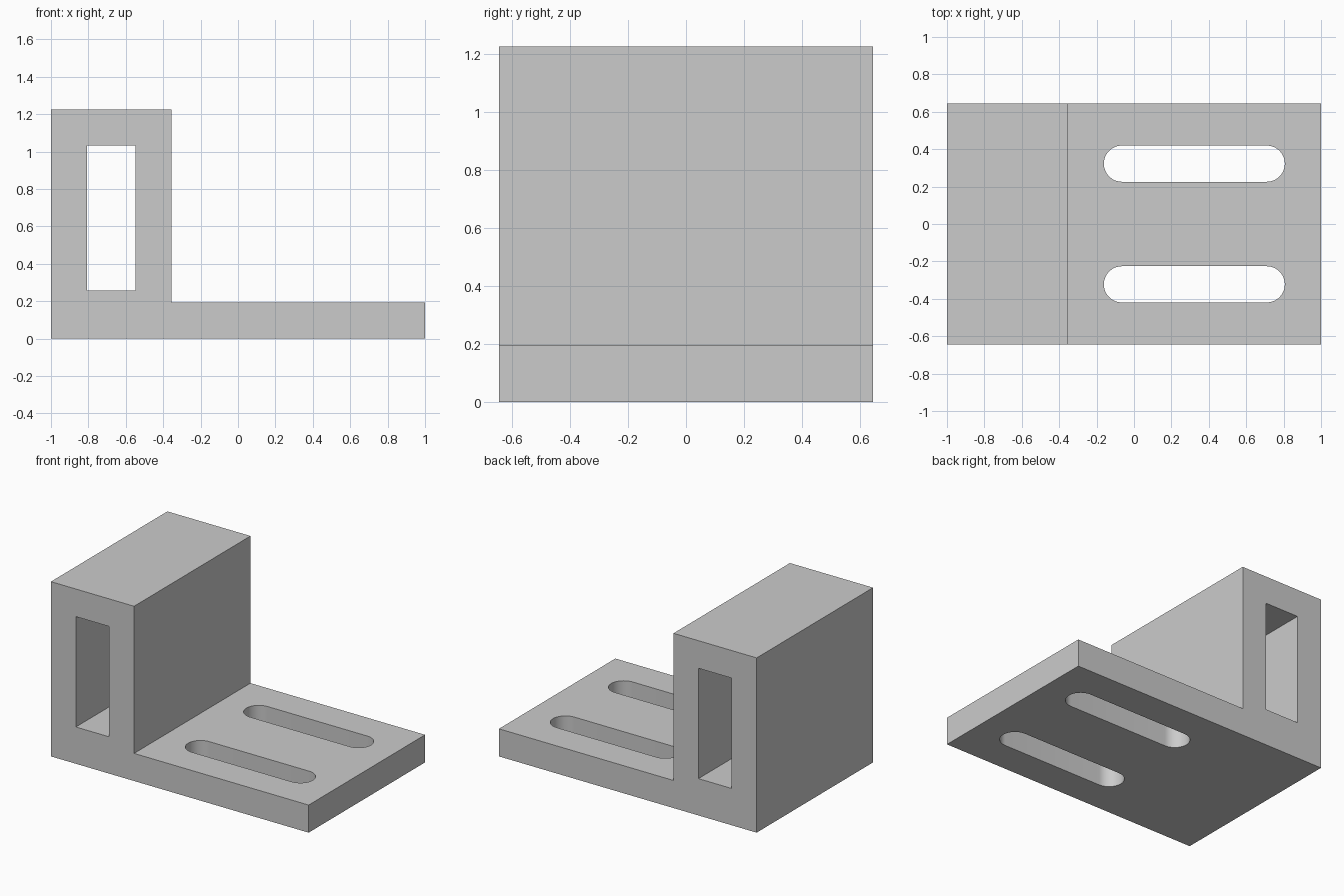
import bpy
import bmesh
from math import pi, sin, cos, radians
from mathutils import Vector

if "Cube" in bpy.data.objects:
    bpy.data.objects.remove(bpy.data.objects["Cube"], do_unlink=True)

# Design grid: the bracket is 31 units long
U = 2 / 31
LENGTH, DEPTH, HEIGHT = 31 * U, 20 * U, 19 * U
BASE, BLOCK = 3 * U, 10 * U
X0 = -LENGTH / 2

grey = bpy.data.materials.new("plain grey")
grey.use_nodes = True
colour = (0.6, 0.6, 0.6, 1)
grey.diffuse_color = colour
grey.node_tree.nodes["Principled BSDF"].inputs["Base Color"].default_value = colour


def prism(name, points, direction):
    """Extrude a closed outline along a direction."""
    bm = bmesh.new()
    face = bm.faces.new([bm.verts.new(p) for p in points])
    new = bmesh.ops.extrude_face_region(bm, geom=[face])["geom"]
    verts = [v for v in new if isinstance(v, bmesh.types.BMVert)]
    bmesh.ops.translate(bm, verts=verts, vec=Vector(direction))
    bmesh.ops.recalc_face_normals(bm, faces=bm.faces)
    mesh = bpy.data.meshes.new(name)
    bm.to_mesh(mesh)
    bm.free()
    mesh.materials.append(grey)
    obj = bpy.data.objects.new(name, mesh)
    bpy.context.collection.objects.link(obj)
    return obj


def cut(target, cutter):
    """Subtract the cutter from the target, then discard it."""
    cutter.hide_render = True
    mod = target.modifiers.new("cut", "BOOLEAN")
    mod.operation, mod.solver, mod.object = "DIFFERENCE", "EXACT", cutter
    bpy.context.view_layer.objects.active = target
    bpy.ops.object.modifier_apply(modifier=mod.name)
    bpy.data.objects.remove(cutter, do_unlink=True)


# L-shaped body, extruded front to back
x1, x2 = X0 + BLOCK, X0 + LENGTH
outline = [(X0, 0), (x2, 0), (x2, BASE), (x1, BASE), (x1, HEIGHT), (X0, HEIGHT)]
bracket = prism("angle_bracket", [(x, -DEPTH / 2, z) for x, z in outline], (0, DEPTH, 0))

# Rectangular passage through the upright block
left, right, low, high = X0 + 3 * U, X0 + 7 * U, 4 * U, 16 * U
window = [(left, low), (right, low), (right, high), (left, high)]
cut(bracket, prism("passage_cutter", [(x, -DEPTH, z) for x, z in window], (0, 2 * DEPTH, 0)))

# Two rounded mounting slots through the base plate
RADIUS, STEPS = 1.5 * U, 24
for side in (-1, 1):
    points = []
    for centre, start in ((X0 + 26.5 * U, -pi / 2), (X0 + 14.5 * U, pi / 2)):
        for i in range(STEPS + 1):
            a = start + pi * i / STEPS
            points.append((centre + RADIUS * cos(a), side * 5 * U + RADIUS * sin(a), -BASE))
    cut(bracket, prism("slot_cutter", points, (0, 0, 3 * BASE)))

# Smooth slot ends, sharp everywhere else
bpy.ops.object.select_all(action="DESELECT")
bracket.select_set(True)
bpy.context.view_layer.objects.active = bracket
bpy.ops.object.shade_smooth_by_angle(angle=radians(30))
